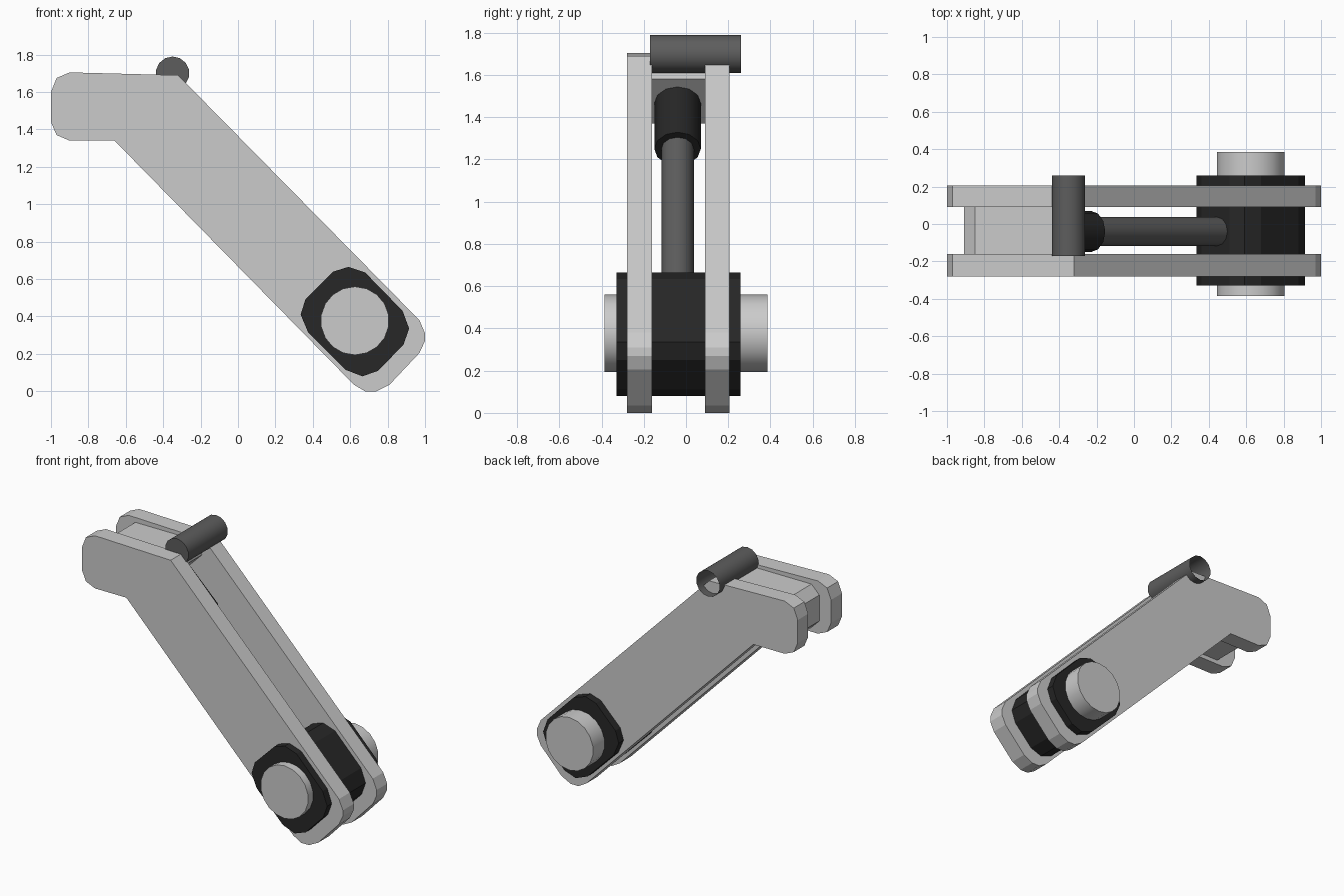
import bpy, bmesh, math
from mathutils import Vector

if "Cube" in bpy.data.objects:
    bpy.data.objects.remove(bpy.data.objects["Cube"])


def material(name, v):
    m = bpy.data.materials.new(name)
    m.diffuse_color = (v, v, v, 1)
    m.use_nodes = True
    m.node_tree.nodes["Principled BSDF"].inputs["Base Color"].default_value = m.diffuse_color
    return m


BLACK = material("black", 0.02)
DARK = material("dark_grey", 0.11)


def finish(name, bm, mat=None, smooth=False):
    bmesh.ops.recalc_face_normals(bm, faces=bm.faces)
    me = bpy.data.meshes.new(name)
    bm.to_mesh(me)
    bm.free()
    ob = bpy.data.objects.new(name, me)
    bpy.context.collection.objects.link(ob)
    if mat:
        me.materials.append(mat)
    if smooth:
        bpy.context.view_layer.objects.active = ob
        ob.select_set(True)
        bpy.ops.object.shade_smooth_by_angle(angle=math.radians(35))
        ob.select_set(False)
    return ob


def extrude_profile(name, pts, y0, y1, mat=None):
    """Extrude an x-z outline along y."""
    bm = bmesh.new()
    face = bm.faces.new([bm.verts.new((x, y0, z)) for x, z in pts])
    res = bmesh.ops.extrude_face_region(bm, geom=[face], use_keep_orig=True)
    verts = [g for g in res["geom"] if isinstance(g, bmesh.types.BMVert)]
    bmesh.ops.translate(bm, verts=verts, vec=(0, y1 - y0, 0))
    return finish(name, bm, mat)


def rod(name, a, b, r, sides, mat=None, open_end=False, smooth=False):
    """Cylinder from a to b, optionally without the cap at b."""
    a, b = Vector(a), Vector(b)
    d = b - a
    bm = bmesh.new()
    bmesh.ops.create_cone(bm, cap_ends=True, segments=sides,
                          radius1=r, radius2=r, depth=d.length)
    if open_end:
        top = [f for f in bm.faces if f.normal.z > 0.9]
        bmesh.ops.delete(bm, geom=top, context='FACES_ONLY')
    bm.transform(d.to_track_quat('Z', 'Y').to_matrix().to_4x4())
    bmesh.ops.translate(bm, verts=bm.verts, vec=(a + b) / 2)
    return finish(name, bm, mat, smooth)


# bent side plates
plate = [(-0.9, 1.705), (-0.97, 1.675), (-1, 1.6), (-1, 1.44), (-0.97, 1.37),
         (-0.9, 1.34), (-0.66, 1.34), (0.62, 0.035), (0.68, 0.0), (0.74, 0.0),
         (0.81, 0.035), (0.97, 0.205), (1, 0.27), (1, 0.31), (0.97, 0.38),
         (-0.32, 1.69)]
extrude_profile("front_side_plate", plate, -0.28, -0.16)
extrude_profile("back_side_plate", plate, 0.09, 0.205)

# spacer block between the plate heads
block = [(-0.85, 1.67), (-0.91, 1.61), (-0.91, 1.43), (-0.85, 1.37),
         (-0.62, 1.37), (-0.55, 1.37), (-0.34, 1.58), (-0.36, 1.67)]
extrude_profile("spacer_block", block, -0.16, 0.09)

# lower hub and its pin
hub = [(0.335, 0.41), (0.36, 0.49), (0.51, 0.64), (0.59, 0.665), (0.68, 0.635),
       (0.88, 0.43), (0.915, 0.335), (0.885, 0.25), (0.75, 0.11),
       (0.665, 0.08), (0.575, 0.115), (0.375, 0.315)]
extrude_profile("lower_hub", hub, -0.33, 0.258, BLACK)
rod("hub_pin", (0.625, -0.385, 0.377), (0.625, 0.385, 0.377), 0.183, 18, smooth=True)

# diagonal piston: sleeve and rod
rod("piston_sleeve", (-0.52, -0.04, 1.53), (-0.23, -0.04, 1.25), 0.11, 12, BLACK, smooth=True)
rod("piston_rod", (-0.3, -0.04, 1.32), (0.55, -0.04, 0.47), 0.077, 12, DARK, smooth=True)

# cross tube at the bend, open at the back
rod("cross_tube", (-0.35, -0.17, 1.70), (-0.35, 0.26, 1.70), 0.09, 14, DARK,
    open_end=True, smooth=True)
